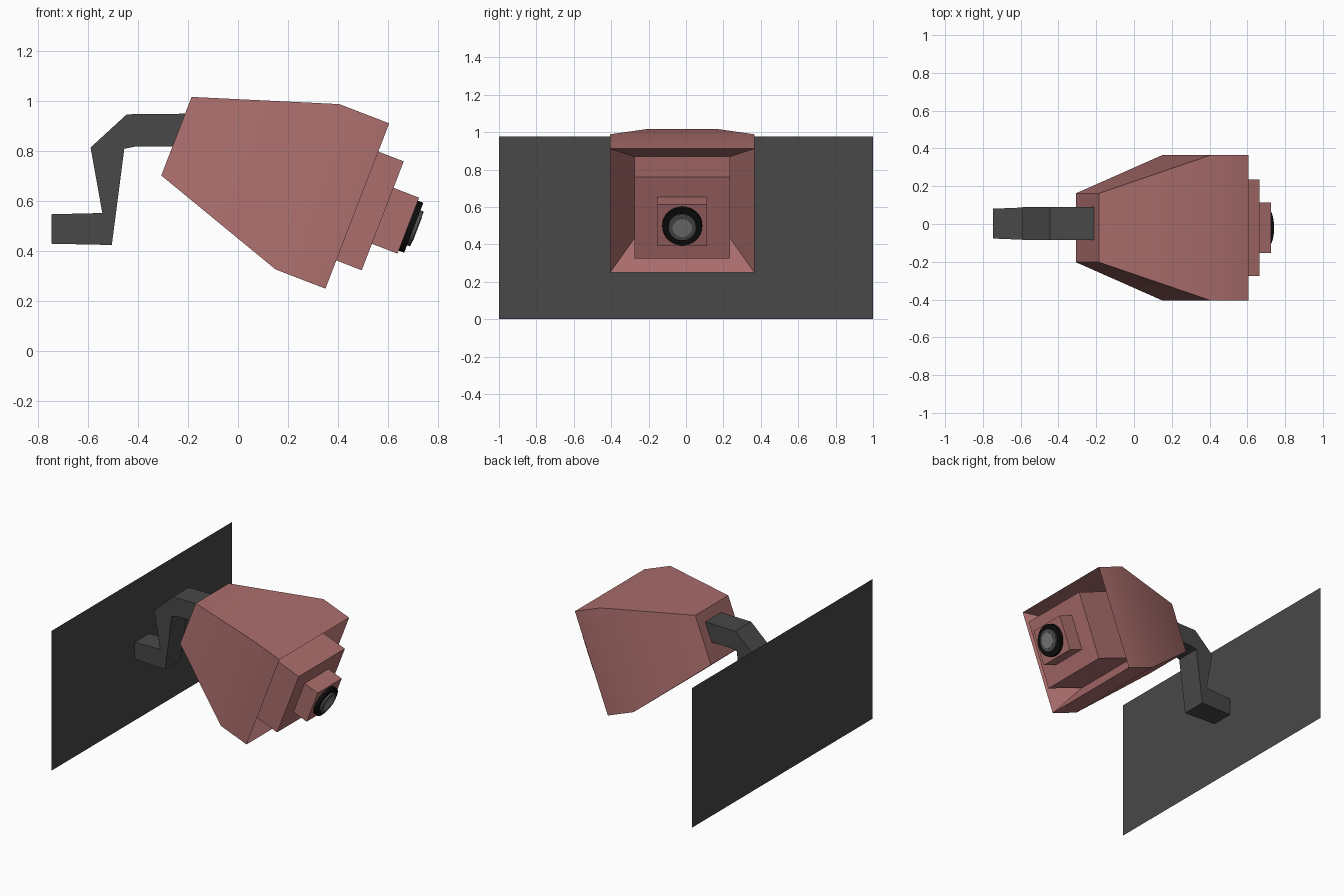
import bpy, bmesh
from math import sin, cos, pi, radians
from mathutils import Matrix

if "Cube" in bpy.data.objects:
    bpy.data.objects.remove(bpy.data.objects["Cube"])


def material(name, r, g, b):
    m = bpy.data.materials.new(name)
    m.diffuse_color = (r, g, b, 1)
    m.use_nodes = True
    m.node_tree.nodes["Principled BSDF"].inputs["Base Color"].default_value = m.diffuse_color
    return m


RED = material("dusty_red", 0.40, 0.155, 0.15)
DARK = material("dark_grey", 0.065, 0.065, 0.065)
BLACK = material("black", 0.004, 0.004, 0.004)
RIM = material("rim_grey", 0.08, 0.08, 0.08)
GLASS = material("glass_grey", 0.2, 0.2, 0.2)

# Camera frame: local x is the viewing axis, tilted down
AIM = Matrix.Translation((0.4775, -0.02, 0.581)) @ Matrix.Rotation(radians(21.1), 4, 'Y')


def loft(name, rings, mat, matrix=Matrix(), smooth=True):
    """Skin a row of equal-sized point rings and cap both ends."""
    bm = bmesh.new()
    rows = [[bm.verts.new(p) for p in ring] for ring in rings]
    n = len(rows[0])
    for a, b in zip(rows, rows[1:]):
        for i in range(n):
            j = (i + 1) % n
            bm.faces.new((a[i], a[j], b[j], b[i]))
    bm.faces.new(rows[0][::-1])
    bm.faces.new(rows[-1])
    bmesh.ops.recalc_face_normals(bm, faces=bm.faces)
    bm.transform(matrix)
    mesh = bpy.data.meshes.new(name)
    bm.to_mesh(mesh)
    bm.free()
    ob = bpy.data.objects.new(name, mesh)
    mesh.materials.append(mat)
    bpy.context.collection.objects.link(ob)
    if smooth:
        bpy.ops.object.select_all(action='DESELECT')
        ob.select_set(True)
        bpy.context.view_layer.objects.active = ob
        bpy.ops.object.shade_smooth_by_angle(angle=radians(30))
    return ob


def rect(d, w, h):
    return [(d, sy * w / 2, sz * h / 2) for sy, sz in ((-1, -1), (1, -1), (1, 1), (-1, 1))]


def circle(d, r, n=32):
    return [(d, r * cos(2 * pi * i / n), r * sin(2 * pi * i / n)) for i in range(n)]


# Housing: flared back, straight hood, sloped recess, stepped front
loft("camera_housing", [
    rect(-0.776, 0.365, 0.337),
    rect(-0.214, 0.77, 0.709),
    rect(0.0, 0.77, 0.709),
    rect(-0.196, 0.51, 0.467),
    rect(0.109, 0.51, 0.467),
    rect(0.109, 0.265, 0.24),
    rect(0.2187, 0.265, 0.24),
], RED, AIM)

# Lens: black ring, grey rim, lighter glass
loft("lens_ring", [circle(0.21, 0.107), circle(0.242, 0.107)], BLACK, AIM)
loft("lens_rim", [circle(0.23, 0.075), circle(0.254, 0.075), circle(0.256, 0.072)], RIM, AIM)
loft("lens_glass", [circle(0.25, 0.052), circle(0.258, 0.052)], GLASS, AIM)

# Bent square arm: upper and lower edge points (x, z) at each bend
bends = [((-0.746, 0.548), (-0.746, 0.43), 0.079),
         ((-0.543, 0.553), (-0.505, 0.425), 0.087),
         ((-0.59, 0.815), (-0.455, 0.81), 0.087),
         ((-0.445, 0.948), (-0.405, 0.82), 0.087),
         ((-0.16, 0.951), (-0.16, 0.82), 0.087)]
loft("mounting_arm", [
    [(u[0], -w, u[1]), (u[0], w, u[1]), (l[0], w, l[1]), (l[0], -w, l[1])]
    for u, l, w in bends], DARK, Matrix.Translation((0, 0.002, 0)), smooth=False)

# Flat wall panel
bpy.ops.mesh.primitive_plane_add(size=1)
wall = bpy.context.object
wall.name = "wall_panel"
wall.data.transform(Matrix.Translation((-0.746, 0, 0.489)) @ Matrix.Rotation(pi / 2, 4, 'Y')
                    @ Matrix.Diagonal((0.978, 2, 1, 1)))
wall.data.materials.append(DARK)
